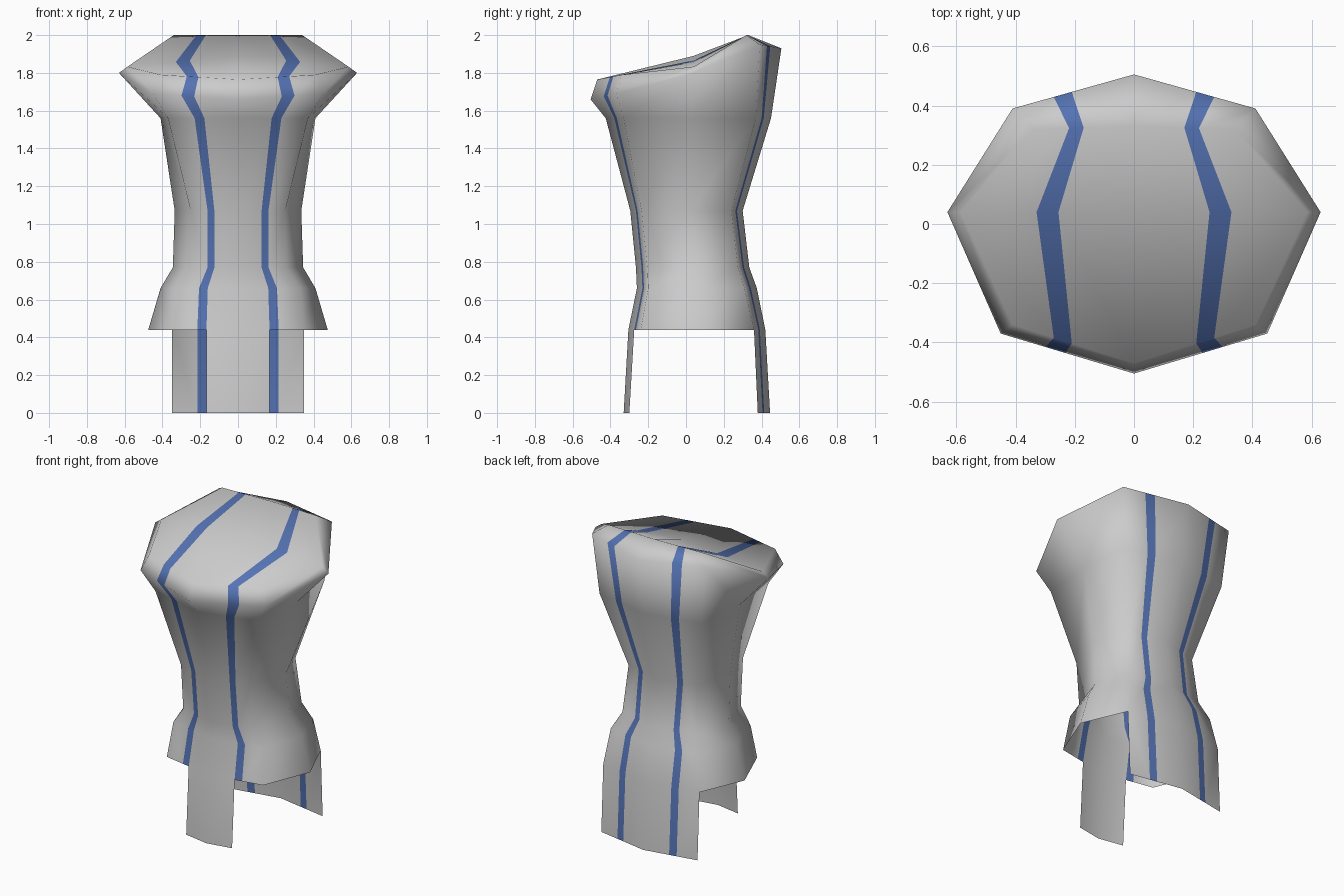
import bpy, bmesh
from mathutils import Vector

if "Cube" in bpy.data.objects:
    bpy.data.objects.remove(bpy.data.objects["Cube"])


def material(name, rgb):
    m = bpy.data.materials.new(name)
    m.diffuse_color = (*rgb, 1)
    m.use_nodes = True
    m.node_tree.nodes["Principled BSDF"].inputs["Base Color"].default_value = m.diffuse_color
    return m


cloth = material("light grey cloth", (0.6, 0.6, 0.6))
trim = material("blue stripe", (0.09, 0.17, 0.45))

bm = bmesh.new()


def span(centre, corner, inner):
    """Points from the centre line to a corner, with both stripe edges between."""
    a, b = Vector((0, *centre)), Vector(corner)
    ts = (0, inner / b.x, inner * 1.29 / b.x, 1)
    return [bm.verts.new(a.lerp(b, t)) for t in ts]


def half_ring(front, f_corner, side, b_corner, back, f_in, b_in):
    return (span(front, f_corner, f_in) + [bm.verts.new(side)]
            + span(back, b_corner, b_in)[::-1])


def level(z, fy, f, s, b, by, inner):
    return half_ring((fy, z), (*f, z), (*s, z), (*b, z), (by, z), inner, inner)


def strip(low, high, stripe_columns):
    """Quads between two rows of points, stripe columns coloured blue."""
    for i in range(len(low) - 1):
        face = bm.faces.new((low[i], low[i + 1], high[i + 1], high[i]))
        face.material_index = int(i in stripe_columns)
        face.smooth = True


# Body rings from hem to chest, then the shoulder line and the top rim
rings = [
    level(0.44, -0.305, (0.35, -0.24), (0.475, 0.07), (0.35, 0.36), 0.42, 0.167),
    level(0.66, -0.26, (0.33, -0.20), (0.41, 0.07), (0.33, 0.31), 0.375, 0.16),
    level(0.77, -0.265, (0.255, -0.205), (0.345, 0.05), (0.27, 0.275), 0.335, 0.125),
    level(1.07, -0.295, (0.25, -0.235), (0.335, 0.02), (0.25, 0.24), 0.30, 0.125),
    level(1.56, -0.425, (0.37, -0.33), (0.41, 0.03), (0.37, 0.37), 0.45, 0.178),
    half_ring((-0.505, 1.66), (0.45, -0.37, 1.69), (0.63, 0.04, 1.80),
              (0.41, 0.39, 1.95), (0.505, 1.93), 0.232, 0.21),
    half_ring((-0.47, 1.765), (0.41, -0.34, 1.79), (0.585, 0.04, 1.833),
              (0.34, 0.32, 2.0), (0.33, 2.0), 0.21, 0.17),
]
for low, high in zip(rings, rings[1:]):
    strip(low, high, (1, 6))

# Sloping top, joined across a middle row at the shoulders
rim = rings[-1]
middle = span((0.04, 1.89), rim[4].co, 0.255)
bm.verts.remove(middle.pop())
middle.append(rim[4])
for end in (rim[:4], rim[:4:-1]):
    for i in range(3):
        face = bm.faces.new((end[i], end[i + 1], middle[i + 1], middle[i]))
        face.material_index = int(i == 1)
        face.smooth = True

# Outer corners of the top, between rim corner, side point and stripe edge
# are covered by the last quad of each row.

# Narrow front flap and wide back flap
hem = rings[0]
front_low = [bm.verts.new(p) for p in ((0, -0.33, 0), (0.167, -0.30, 0))]
strip(front_low, hem[:2], ())
back_low = span((0.445, 0), (0.35, 0.38, 0), 0.167)
strip(back_low, hem[:4:-1], (1,))

bmesh.ops.recalc_face_normals(bm, faces=bm.faces)
# Make sure the shell faces outward
bm.faces.ensure_lookup_table()
bm.normal_update()
if bm.faces[0].normal.y > 0:
    bmesh.ops.reverse_faces(bm, faces=bm.faces)

mesh = bpy.data.meshes.new("tunic")
bm.to_mesh(mesh)
bm.free()
mesh.materials.append(cloth)
mesh.materials.append(trim)
tunic = bpy.data.objects.new("tunic", mesh)
bpy.context.collection.objects.link(tunic)

# Mirror the half shell
mirror = tunic.modifiers.new("mirror", 'MIRROR')
mirror.use_clip = True
mirror.merge_threshold = 0.001
